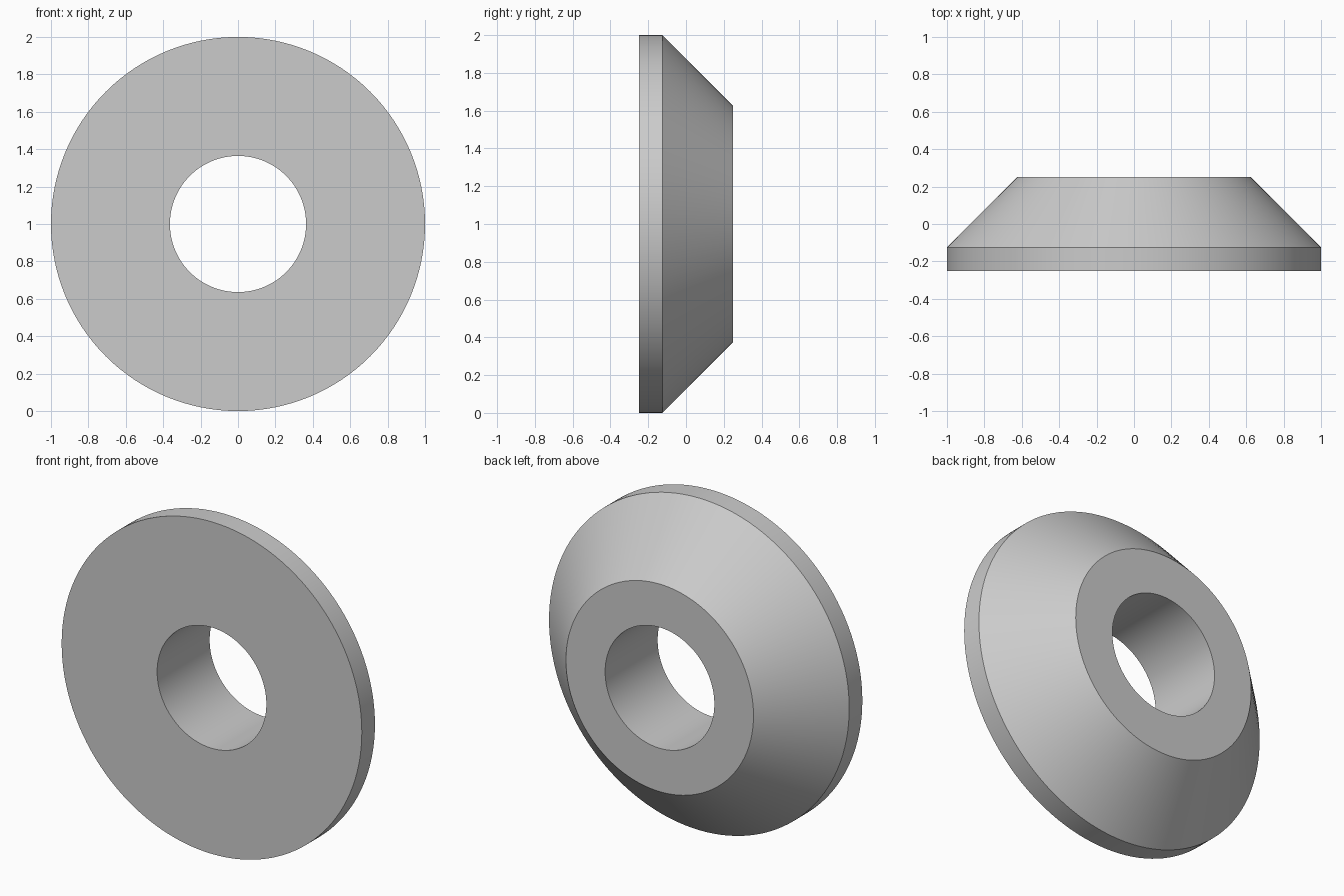
import bpy, bmesh, math

cube = bpy.data.objects.get("Cube")
if cube:
    bpy.data.objects.remove(cube, do_unlink=True)

SIDES = 128
CENTRE_Z = 1.0

# Plain grey finish
grey = bpy.data.materials.new("plain_grey")
colour = (0.6, 0.6, 0.6, 1)
grey.use_nodes = True
grey.diffuse_color = colour
grey.node_tree.nodes["Principled BSDF"].inputs["Base Color"].default_value = colour

# Cross-section as (radius, y): bore, front face, rim, bevel, back face
profile = [(0.364, -0.25), (1.0, -0.25), (1.0, -0.125), (0.625, 0.25), (0.364, 0.25)]

# Turn the closed cross-section around the y axis
bm = bmesh.new()
rings = []
for i in range(SIDES):
    a = 2 * math.pi * i / SIDES
    rings.append([bm.verts.new((r * math.sin(a), y, CENTRE_Z + r * math.cos(a)))
                  for r, y in profile])
for i, ring in enumerate(rings):
    following = rings[(i + 1) % SIDES]
    for j in range(len(profile)):
        k = (j + 1) % len(profile)
        bm.faces.new((ring[j], ring[k], following[k], following[j]))
bmesh.ops.recalc_face_normals(bm, faces=bm.faces)

mesh = bpy.data.meshes.new("bevelled_washer")
bm.to_mesh(mesh)
bm.free()
mesh.materials.append(grey)
washer = bpy.data.objects.new("bevelled_washer", mesh)
bpy.context.collection.objects.link(washer)

# Smooth round walls with crisp edges
bpy.ops.object.select_all(action="DESELECT")
washer.select_set(True)
bpy.context.view_layer.objects.active = washer
bpy.ops.object.shade_smooth_by_angle(angle=math.radians(30))
